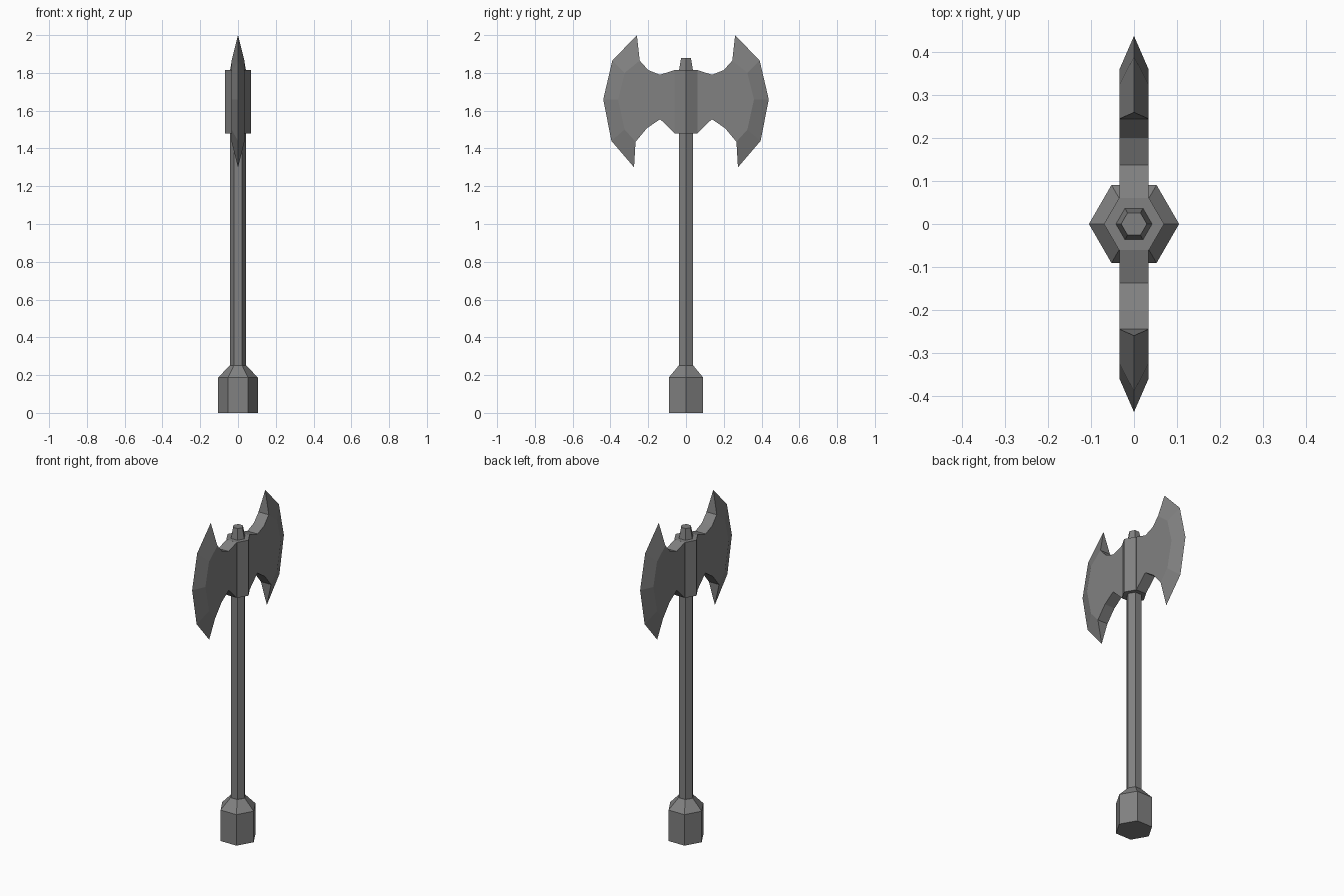
import bpy, bmesh, math

cube = bpy.data.objects.get("Cube")
if cube:
    bpy.data.objects.remove(cube, do_unlink=True)

GREY = (0.22, 0.22, 0.22, 1)
metal = bpy.data.materials.new("plain grey")
metal.use_nodes = True
metal.diffuse_color = GREY
metal.node_tree.nodes["Principled BSDF"].inputs["Base Color"].default_value = GREY


def add_object(name, bm):
    bmesh.ops.recalc_face_normals(bm, faces=bm.faces)
    mesh = bpy.data.meshes.new(name)
    bm.to_mesh(mesh)
    bm.free()
    mesh.materials.append(metal)
    obj = bpy.data.objects.new(name, mesh)
    bpy.context.collection.objects.link(obj)
    return obj


def hex_column(name, rings):
    """Six-sided column through (radius, height) rings, corners on the x axis."""
    bm = bmesh.new()
    loops = [[bm.verts.new((r * math.cos(k * math.pi / 3),
                            r * math.sin(k * math.pi / 3), z))
              for k in range(6)] for r, z in rings]
    for low, high in zip(loops, loops[1:]):
        for k in range(6):
            n = (k + 1) % 6
            bm.faces.new((low[k], low[n], high[n], high[k]))
    bm.faces.new(loops[0])
    bm.faces.new(loops[-1])
    return add_object(name, bm)


# Blade outline as (y, z): plate edges near the hub, bevel ridge, cutting edge
THICK = 0.034
UPPER = [(0, 1.815), (0.06, 1.815), (0.138, 1.79), (0.2, 1.815)]
RIDGE = [(0.245, 1.865), (0.325, 1.80), (0.36, 1.66), (0.325, 1.50), (0.267, 1.435)]
LOWER = [(0.207, 1.507), (0.137, 1.555), (0.06, 1.48), (0, 1.48)]
EDGE = [(0.26, 2.0), (0.39, 1.865), (0.438, 1.66), (0.395, 1.44), (0.275, 1.30)]


def blade(name, side):
    bm = bmesh.new()
    outline = UPPER + RIDGE + LOWER
    plates = [[bm.verts.new((x, side * y, z)) for y, z in outline]
              for x in (-THICK, THICK)]
    edge = [bm.verts.new((0, side * y, z)) for y, z in EDGE]
    first = len(UPPER)
    last = first + len(RIDGE) - 1
    a, b = plates
    for plate in plates:
        bm.faces.new(plate)
        # Bevel from the ridge to the cutting edge
        for i in range(len(EDGE) - 1):
            j = first + i
            bm.faces.new((plate[j], plate[j + 1], edge[i + 1], edge[i]))
    # Rim between the plates, open along the bevel
    for i in range(len(outline)):
        if not first <= i < last:
            n = (i + 1) % len(outline)
            bm.faces.new((a[i], a[n], b[n], b[i]))
    # Horn backs
    bm.faces.new((a[first], b[first], edge[0]))
    bm.faces.new((a[last], b[last], edge[-1]))
    return add_object(name, bm)


# Handle parts
hex_column("pommel", [(0.105, 0), (0.105, 0.187), (0.045, 0.25)])
hex_column("shaft", [(0.043, 0.24), (0.043, 1.5)])

# Head parts
hex_column("hub", [(0.07, 1.48), (0.07, 1.815)])
hex_column("top_cap", [(0.043, 1.81), (0.03, 1.88)])
blade("back_blade", 1)
blade("front_blade", -1)
